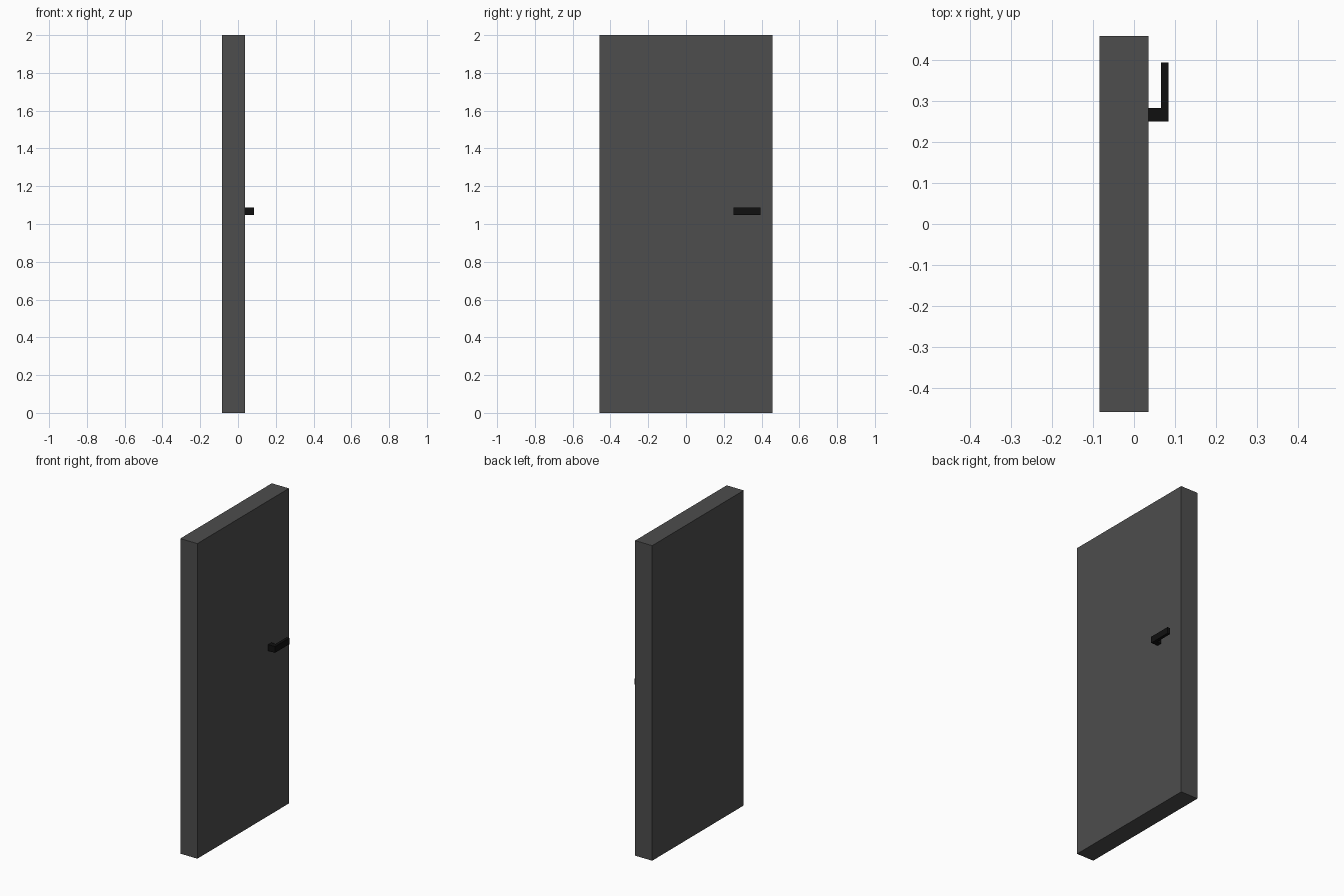
import bpy, bmesh

if "Cube" in bpy.data.objects:
    bpy.data.objects.remove(bpy.data.objects["Cube"])


def material(name, value):
    mat = bpy.data.materials.new(name)
    mat.diffuse_color = (value, value, value, 1)
    mat.use_nodes = True
    mat.node_tree.nodes["Principled BSDF"].inputs["Base Color"].default_value = mat.diffuse_color
    return mat


def extrude_profile(name, profile, z0, z1, mat):
    """Extrude a flat xy outline from z0 up to z1."""
    bm = bmesh.new()
    face = bm.faces.new([bm.verts.new((x, y, z0)) for x, y in profile])
    top = bmesh.ops.extrude_face_region(bm, geom=[face])["geom"]
    verts = [v for v in top if isinstance(v, bmesh.types.BMVert)]
    bmesh.ops.translate(bm, verts=verts, vec=(0, 0, z1 - z0))
    bmesh.ops.recalc_face_normals(bm, faces=bm.faces)
    mesh = bpy.data.meshes.new(name)
    bm.to_mesh(mesh)
    bm.free()
    mesh.materials.append(mat)
    obj = bpy.data.objects.new(name, mesh)
    bpy.context.collection.objects.link(obj)
    return obj


BACK, FRONT, HALF_WIDTH = -0.084, 0.036, 0.459

# Door slab
extrude_profile("door_panel",
                [(BACK, -HALF_WIDTH), (FRONT, -HALF_WIDTH),
                 (FRONT, HALF_WIDTH), (BACK, HALF_WIDTH)],
                0, 2, material("dark_grey", 0.075))

# L-shaped lever handle: stem out of the door, then a grip along y
extrude_profile("door_handle",
                [(FRONT, 0.251), (0.084, 0.251), (0.084, 0.395),
                 (0.066, 0.395), (0.066, 0.283), (FRONT, 0.283)],
                1.048, 1.088, material("black", 0.005))
